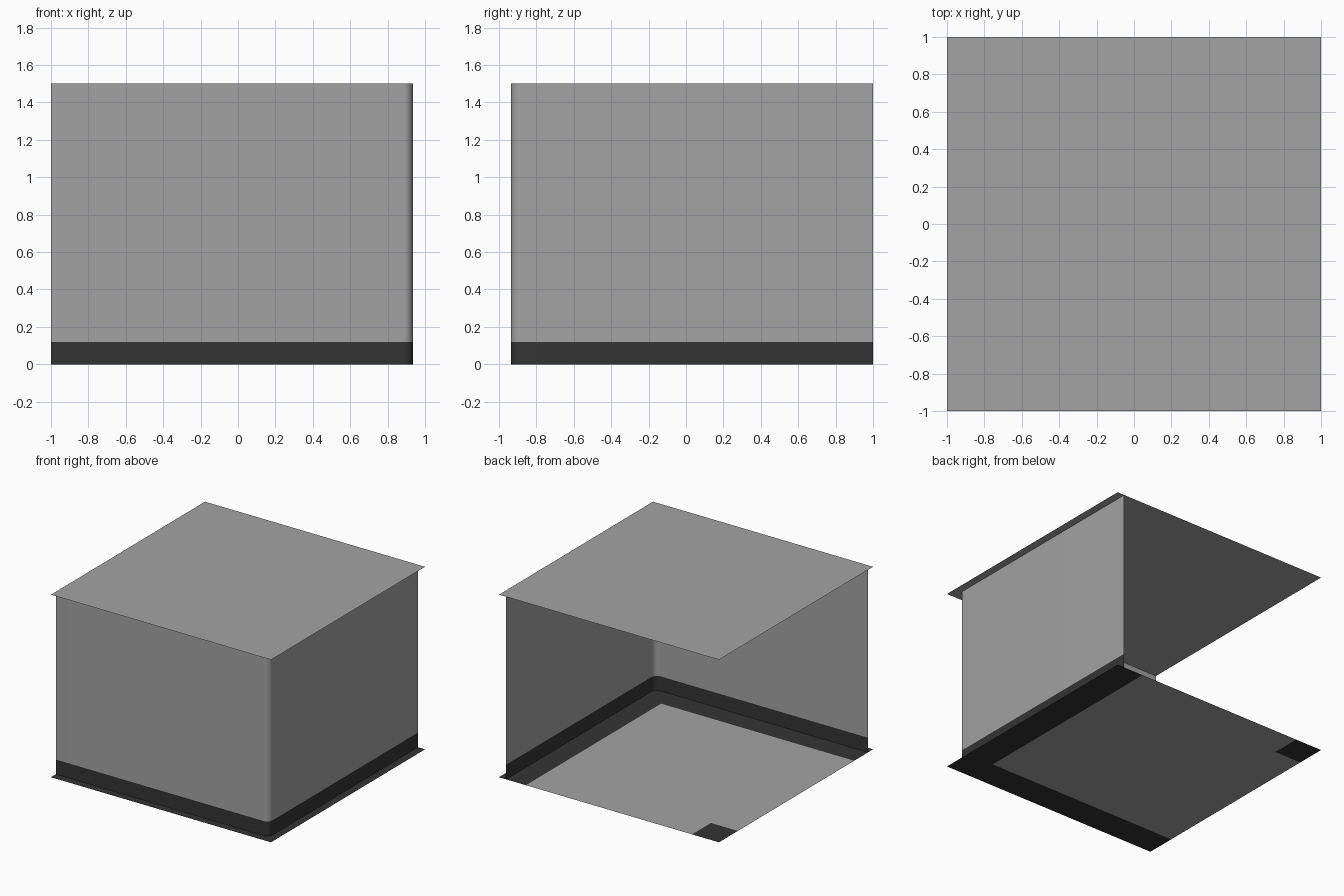
import bpy, bmesh, math

if "Cube" in bpy.data.objects:
    bpy.data.objects.remove(bpy.data.objects["Cube"])

def material(name, v):
    m = bpy.data.materials.new(name)
    m.diffuse_color = (v, v, v, 1)
    m.use_nodes = True
    m.node_tree.nodes["Principled BSDF"].inputs["Base Color"].default_value = m.diffuse_color
    return m

grey = material("light grey", 0.366)
dark = material("dark grey", 0.034)

HEIGHT, SKIRT = 1.5, 0.12      # room height, dark skirting height
WALL, RADIUS = 0.935, 0.05     # wall offset and corner rounding
BORDER = 0.245                 # dark border width on the floor

def grid_surface(name, rows, is_dark):
    """Quad sheet from rows of points; is_dark picks the colour by face centre."""
    bm = bmesh.new()
    vs = [[bm.verts.new(p) for p in row] for row in rows]
    for a, b in zip(vs, vs[1:]):
        for i in range(len(a) - 1):
            f = bm.faces.new((a[i], a[i + 1], b[i + 1], b[i]))
            f.material_index = int(is_dark(f.calc_center_median()))
    me = bpy.data.meshes.new(name)
    bm.to_mesh(me)
    bm.free()
    me.materials.append(grey)
    me.materials.append(dark)
    ob = bpy.data.objects.new(name, me)
    bpy.context.collection.objects.link(ob)
    return ob

# Floor: dark border along the two walls and a dark patch in the open corner
cuts = [-1, -1 + BORDER, 1 - BORDER, 1]
grid_surface("floor", [[(x, y, 0) for x in cuts] for y in cuts],
             lambda c: c.x > 1 - BORDER or c.y < BORDER - 1
             or (c.x < BORDER - 1 and c.y > 1 - BORDER))

# Ceiling
grid_surface("ceiling", [[(x, y, HEIGHT) for x in (-1, 1)] for y in (-1, 1)],
             lambda c: False)

# Front and right walls joined by a rounded corner, with a dark skirting band
mid = WALL - RADIUS
arc = [math.radians(-90 + 90 * i / 8) for i in range(9)]
path = ([(-1, -WALL)]
        + [(mid + RADIUS * math.cos(t), -mid + RADIUS * math.sin(t)) for t in arc]
        + [(WALL, 1)])
walls = grid_surface("walls", [[(x, y, z) for x, y in path] for z in (0, SKIRT, HEIGHT)],
                     lambda c: c.z < SKIRT)
for p in walls.data.polygons:
    p.use_smooth = True
